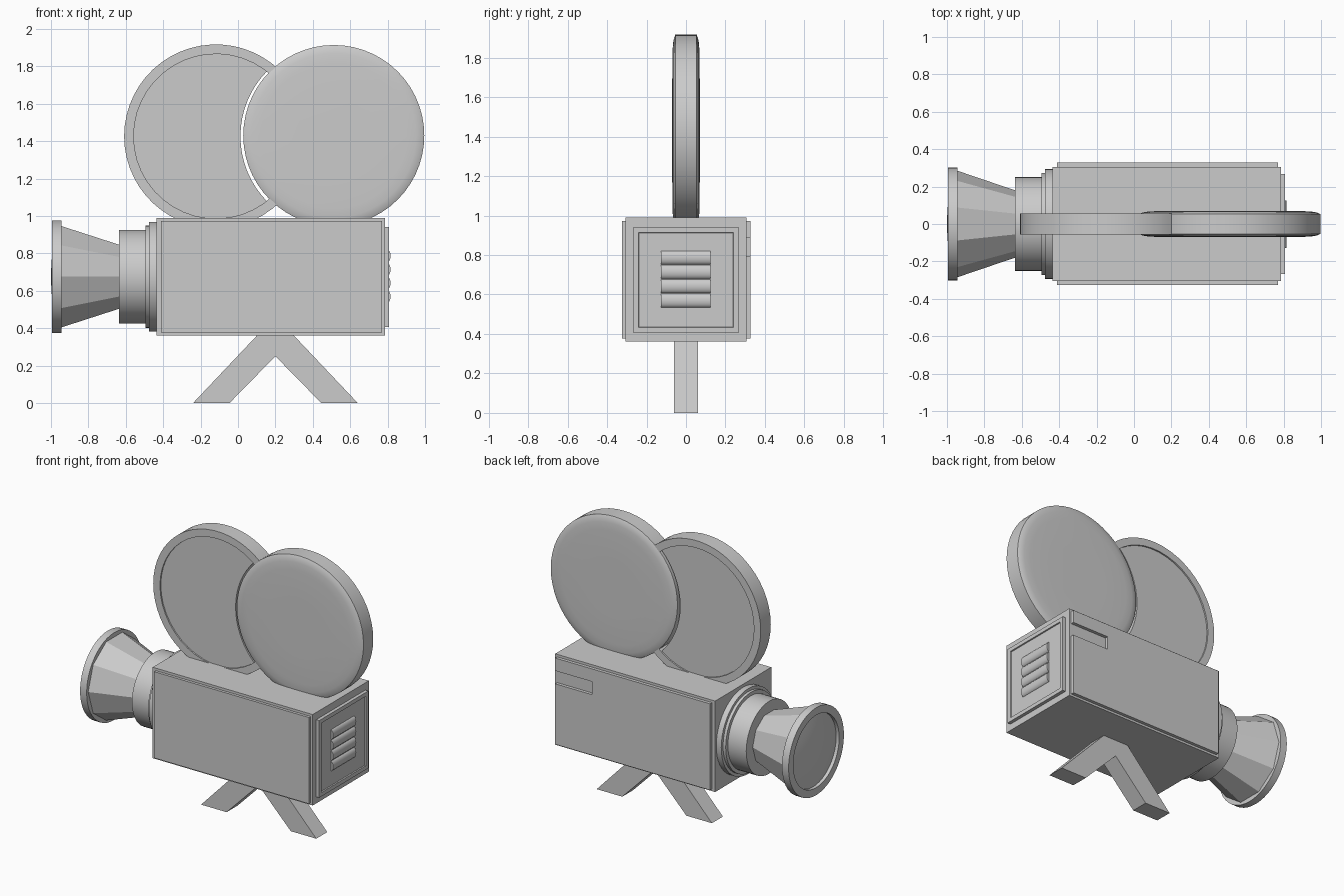
import bpy, bmesh, math
from math import sin, cos, pi, radians

if "Cube" in bpy.data.objects:
    bpy.data.objects.remove(bpy.data.objects["Cube"])

grey = bpy.data.materials.new("camera_grey")
grey.diffuse_color = (0.6, 0.6, 0.6, 1)
grey.use_nodes = True
grey.node_tree.nodes["Principled BSDF"].inputs["Base Color"].default_value = grey.diffuse_color


def finish(name, bm, smooth=False):
    bmesh.ops.recalc_face_normals(bm, faces=bm.faces)
    me = bpy.data.meshes.new(name)
    bm.to_mesh(me)
    bm.free()
    me.materials.append(grey)
    ob = bpy.data.objects.new(name, me)
    bpy.context.collection.objects.link(ob)
    if smooth:
        bpy.ops.object.select_all(action='DESELECT')
        ob.select_set(True)
        bpy.context.view_layer.objects.active = ob
        bpy.ops.object.shade_smooth_by_angle(angle=radians(30))
    return ob


def prism(name, pts, y0, y1, smooth=False):
    """Extrude an (x, z) outline from y0 to y1."""
    bm = bmesh.new()
    a = [bm.verts.new((x, y0, z)) for x, z in pts]
    b = [bm.verts.new((x, y1, z)) for x, z in pts]
    bm.faces.new(a)
    bm.faces.new(b[::-1])
    for i in range(len(a)):
        j = (i + 1) % len(a)
        bm.faces.new((a[i], b[i], b[j], a[j]))
    return finish(name, bm, smooth)


def box(name, x0, x1, y0, y1, z0, z1):
    return prism(name, [(x0, z0), (x1, z0), (x1, z1), (x0, z1)], y0, y1)


def lathe(name, profile, n, place, smooth=True):
    """Revolve (offset, radius) pairs; place maps (offset, a, b) to a point."""
    bm = bmesh.new()
    rings = [[bm.verts.new(place(o, r * cos(2 * pi * i / n), r * sin(2 * pi * i / n)))
              for i in range(n)] for o, r in profile]
    for p, q in zip(rings, rings[1:]):
        for i in range(n):
            j = (i + 1) % n
            bm.faces.new((p[i], p[j], q[j], q[i]))
    bm.faces.new(rings[0])
    bm.faces.new(rings[-1])
    return finish(name, bm, smooth)


def arc(cx, cz, r, a0, a1, n):
    return [(cx + r * cos(radians(a0 + (a1 - a0) * i / n)),
             cz + r * sin(radians(a0 + (a1 - a0) * i / n))) for i in range(n + 1)]


# Body and side panels (the back one has a slot open to the rear)
box("body", -0.437, 0.785, -0.306, 0.306, 0.362, 0.99)
box("front_side_panel", -0.413, 0.77, -0.325, -0.3, 0.377, 0.973)
prism("back_side_panel", [(-0.413, 0.377), (0.77, 0.377), (0.77, 0.795), (0.49, 0.795),
                          (0.49, 0.885), (0.77, 0.885), (0.77, 0.973), (-0.413, 0.973)],
      0.3, 0.328)

# Rear plate: raised, with a sunken centre
bm = bmesh.new()
vs = [bm.verts.new((x, y, z)) for x in (0.78, 0.808)
      for y, z in ((-0.268, 0.407), (0.268, 0.407), (0.268, 0.94), (-0.268, 0.94))]
for i in range(4):
    j = (i + 1) % 4
    bm.faces.new((vs[i], vs[j], vs[j + 4], vs[i + 4]))
bm.faces.new(vs[:4])
centre = bm.faces.new(vs[4:])
bmesh.ops.recalc_face_normals(bm, faces=bm.faces)
bmesh.ops.inset_region(bm, faces=[centre], thickness=0.038)
bmesh.ops.inset_region(bm, faces=[centre], thickness=0.003, depth=-0.008)
finish("rear_plate", bm)

# Four rounded vent slats
for k in range(4):
    zc = 0.533 + 0.0725 * (k + 0.5)
    slat = [(0.794 + 0.022 * cos(t), zc + 0.0362 * sin(t))
            for t in [-pi / 2 + pi * i / 10 for i in range(11)]]
    prism("vent_slat_%d" % (k + 1), slat, -0.127, 0.125, True)

# Lens barrel, ten-sided hood and front flange with domed glass
ZL = 0.675
along_x = lambda o, a, b: (o, a, ZL + b)
lathe("mount_ring_large", [(-0.43, 0.294), (-0.475, 0.294)], 48, along_x)
lathe("mount_ring_small", [(-0.47, 0.274), (-0.495, 0.274)], 48, along_x)
lathe("lens_barrel", [(-0.49, 0.25), (-0.635, 0.25)], 48, along_x)
lathe("lens_hood", [(-0.63, 0.178), (-0.945, 0.285)], 10, along_x, False)
lathe("lens_flange", [(-0.945, 0.302), (-0.995, 0.302), (-0.995, 0.25), (-0.972, 0.25),
                      (-0.985, 0.18), (-0.996, 0.09), (-1.0, 0.02)], 48, along_x)

# Left reel: C-shaped rim and a recessed disc cut back around the right reel
XA, XB, ZR = -0.118, 0.512, 1.426
prism("left_reel_rim", arc(XA, ZR, 0.491, 46, 314, 40) + arc(XA, ZR, 0.44, 314, 46, 32),
      -0.055, 0.055, True)
d, r, R = 0.628, 0.445, 0.497
m = (d * d + r * r - R * R) / (2 * d)
ta = math.degrees(math.acos(m / r))
tb = math.degrees(math.acos((d - m) / R))
prism("left_reel_disc", arc(XA, ZR, r, ta, 360 - ta, 36)
      + arc(XA + d, ZR, R, 180 + tb, 180 - tb, 16)[1:-1], -0.045, 0.045, True)

# Right reel: slightly domed on both faces
half = [(0.07, 0.2), (0.069, 0.39), (0.066, 0.44), (0.061, 0.468), (0.053, 0.484)]
lathe("right_reel", half + [(-o, q) for o, q in reversed(half)], 56,
      lambda o, a, b: (XB + a, o, ZR + 0.004 + b))

# Splayed legs, one inverted V
prism("legs", [(-0.24, 0), (-0.045, 0), (0.2, 0.25), (0.445, 0), (0.64, 0),
               (0.29, 0.37), (0.11, 0.37)], -0.06, 0.06)
